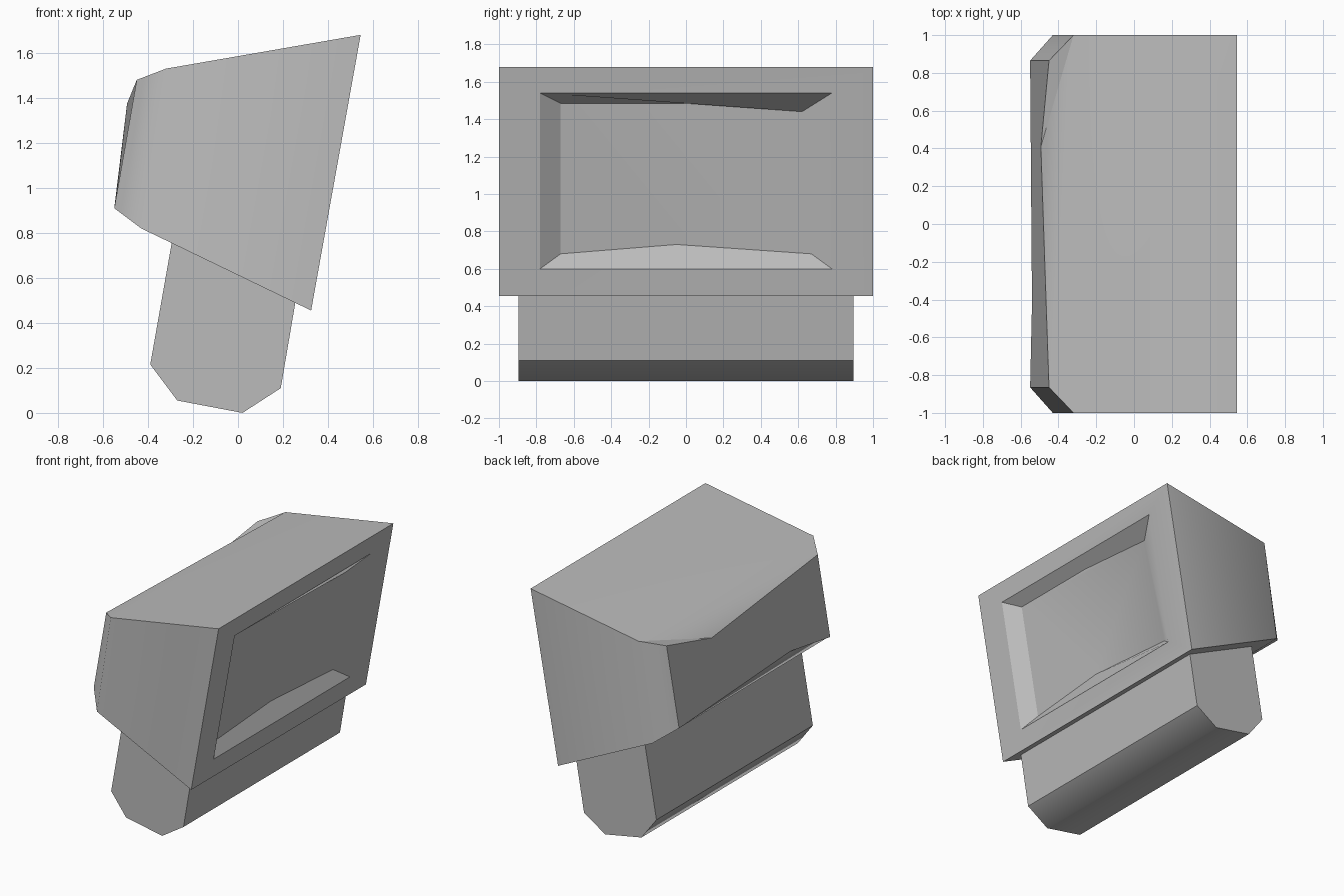
import bpy, bmesh
from math import radians

cube = bpy.data.objects.get("Cube")
if cube:
    bpy.data.objects.remove(cube, do_unlink=True)

grey = bpy.data.materials.new("plain grey")
grey.use_nodes = True
colour = (0.5, 0.5, 0.5, 1)
grey.diffuse_color = colour
grey.node_tree.nodes["Principled BSDF"].inputs["Base Color"].default_value = colour


def finish(bm, name, limit, soft=()):
    """Turn a bmesh into an object, with creases above the limit angle."""
    bmesh.ops.recalc_face_normals(bm, faces=bm.faces)
    for f in bm.faces:
        f.smooth = True
    for e in bm.edges:
        e.smooth = e.calc_face_angle(0) < radians(limit) or e in soft
    mesh = bpy.data.meshes.new(name)
    bm.to_mesh(mesh)
    bm.free()
    mesh.materials.append(grey)
    obj = bpy.data.objects.new(name, mesh)
    bpy.context.collection.objects.link(obj)
    return obj


def screen_x(z):
    """Depth of the slanted screen plane at height z."""
    return 0.325 + 0.22 * (z - 0.455) / 1.225


# Monitor housing: paired corners, p on the +y side and n on the -y side
bm = bmesh.new()
v = {}
corners = {
    "front_top": (0.545, 1, 1.68), "front_low": (0.325, 1, 0.455),
    "side_top": (-0.32, 1, 1.53), "side_low": (-0.43, 1, 0.82),
    "back_top": (-0.45, 0.865, 1.48), "back_low": (-0.55, 0.865, 0.91),
}
for key, (x, y, z) in corners.items():
    v[key + "_p"] = bm.verts.new((x, y, z))
    v[key + "_n"] = bm.verts.new((x, -y, z))
v["dent_top"] = bm.verts.new((-0.493, 0.41, 1.375))
v["dent_low"] = bm.verts.new((-0.54, -0.42, 0.973))


def face(keys):
    return bm.faces.new([v[k] for k in keys.split()])


soft = []
for s in "pn":
    face(f"front_top_{s} side_top_{s} side_low_{s} front_low_{s}")
    face(f"side_top_{s} back_top_{s} back_low_{s} side_low_{s}")
    soft.append(bm.edges.get((v["side_top_" + s], v["side_low_" + s])))

# Top, underside and back with their dented rear edges
for level, a, b in (("top", "p", "n"), ("low", "n", "p")):
    face(f"front_{level}_{a} front_{level}_{b} side_{level}_{b} side_{level}_{a}")
    face(f"side_{level}_{a} side_{level}_{b} back_{level}_{b}")
    face(f"side_{level}_{a} back_{level}_{b} dent_{level}")
    face(f"side_{level}_{a} dent_{level} back_{level}_{a}")
face("back_top_p dent_top back_top_n back_low_n dent_low back_low_p")

# Screen: flat frame, uneven bevel and sunken panel
outer = [v[k] for k in ("front_low_n", "front_low_p", "front_top_p", "front_top_n")]
rim = [bm.verts.new((screen_x(z), y, z)) for y, z in
       ((-0.78, 0.6), (0.78, 0.6), (0.78, 1.54), (-0.78, 1.54))]
inner = [bm.verts.new((screen_x(z) - 0.074, y, z)) for y, z in
         ((-0.67, 0.68), (-0.05, 0.73), (0.67, 0.68),
          (0.62, 1.44), (0.0, 1.485), (-0.67, 1.485))]
for i in range(4):
    j = (i + 1) % 4
    bm.faces.new((outer[i], outer[j], rim[j], rim[i]))
bm.faces.new((rim[0], rim[1], inner[2], inner[1], inner[0]))
bm.faces.new((rim[1], rim[2], inner[3], inner[2]))
bm.faces.new((rim[2], rim[3], inner[5], inner[4], inner[3]))
bm.faces.new((rim[3], rim[0], inner[0], inner[5]))
bm.faces.new(inner)
finish(bm, "monitor_housing", 30, soft)

# Stand: chamfered block reaching up into the housing
bm = bmesh.new()
profile = [(-0.285, 0.81), (-0.39, 0.215), (-0.27, 0.055),
           (0.02, 0.0), (0.19, 0.11), (0.265, 0.55)]
base = bm.faces.new([bm.verts.new((x, -0.895, z)) for x, z in profile])
side = bmesh.ops.extrude_face_region(bm, geom=[base], use_keep_orig=True)
moved = [g for g in side["geom"] if isinstance(g, bmesh.types.BMVert)]
bmesh.ops.translate(bm, verts=moved, vec=(0, 1.79, 0))
finish(bm, "stand", 44)
